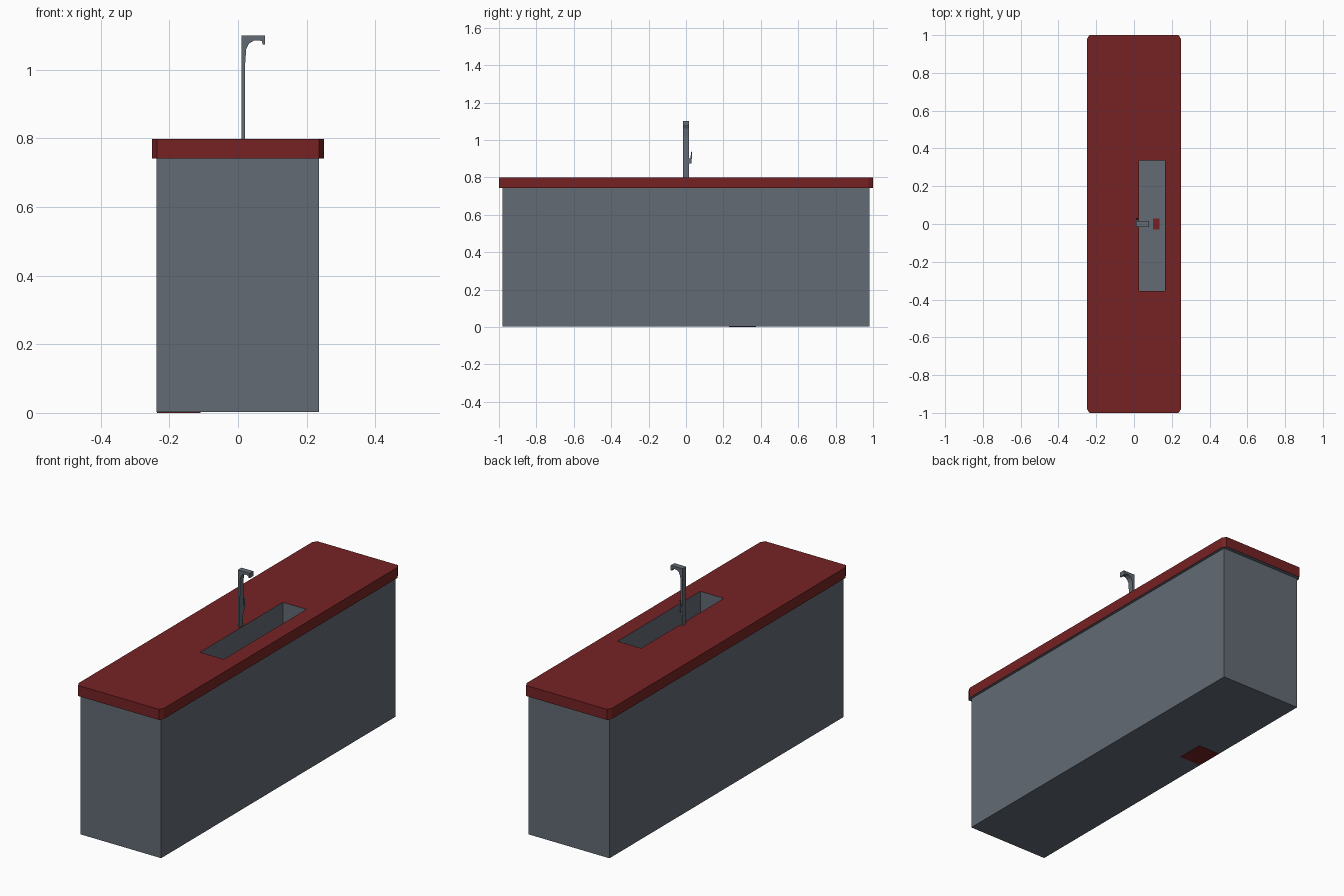
import bpy, bmesh

if "Cube" in bpy.data.objects:
    bpy.data.objects.remove(bpy.data.objects["Cube"])


def material(name, rgb):
    m = bpy.data.materials.new(name)
    m.diffuse_color = (*rgb, 1)
    m.use_nodes = True
    m.node_tree.nodes["Principled BSDF"].inputs["Base Color"].default_value = m.diffuse_color
    return m


RED = material("dark red", (0.18, 0.016, 0.017))
GREY = material("slate grey", (0.125, 0.147, 0.176))


def finish(bm, name, mats):
    me = bpy.data.meshes.new(name)
    bm.to_mesh(me)
    bm.free()
    for m in mats:
        me.materials.append(m)
    ob = bpy.data.objects.new(name, me)
    bpy.context.collection.objects.link(ob)
    return ob


def box_bm(x0, x1, y0, y1, z0, z1):
    bm = bmesh.new()
    bmesh.ops.create_cube(bm, size=1)
    for v in bm.verts:
        v.co = ((x0, x1)[v.co.x > 0], (y0, y1)[v.co.y > 0], (z0, z1)[v.co.z > 0])
    return bm


def drop_top(bm):
    bm.normal_update()
    top = [f for f in bm.faces if f.normal.z > 0.9]
    bmesh.ops.delete(bm, geom=top, context='FACES_ONLY')


def prism(name, pts, place, offset, mat):
    """Extrude a 2D outline along an axis."""
    bm = bmesh.new()
    f = bm.faces.new([bm.verts.new(place(*p)) for p in pts])
    r = bmesh.ops.extrude_face_region(bm, geom=[f])
    bmesh.ops.translate(bm, vec=offset, verts=[g for g in r["geom"] if isinstance(g, bmesh.types.BMVert)])
    bmesh.ops.recalc_face_normals(bm, faces=bm.faces)
    return finish(bm, name, [mat])


# cabinet body, open at the top under the worktop
bm = box_bm(-0.238, 0.236, -0.98, 0.98, 0.002, 0.742)
drop_top(bm)
finish(bm, "cabinet", [GREY])

# worktop with clipped corners and a sink opening, grey underside
SX0, SX1, SY0, SY1 = 0.027, 0.165, -0.355, 0.337
outer = []
for sx, sy in ((1, 1), (-1, 1), (-1, -1), (1, -1)):
    a, b = (sx * 0.25, sy * 0.977), (sx * 0.236, sy * 1.0)
    outer += [a, b] if sx * sy > 0 else [b, a]
inner = [(SX0, SY0), (SX1, SY0), (SX1, SY1), (SX0, SY1)]
bm = bmesh.new()
rings = {}
for z in (0.742, 0.798):
    edges = []
    for key, loop in (("outer", outer), ("inner", inner)):
        vs = [bm.verts.new((x, y, z)) for x, y in loop]
        rings[key, z] = vs
        edges += [bm.edges.new((vs[i - 1], vs[i])) for i in range(len(vs))]
    bmesh.ops.triangle_fill(bm, edges=edges, use_beauty=True)
for key in ("outer", "inner"):
    lo, hi = rings[key, 0.742], rings[key, 0.798]
    for i in range(len(lo)):
        f = bm.faces.new((lo[i - 1], lo[i], hi[i], hi[i - 1]))
        f.material_index = int(key == "inner")
bmesh.ops.recalc_face_normals(bm, faces=bm.faces)
for f in bm.faces:
    if f.normal.z < -0.5:
        f.material_index = 1
finish(bm, "worktop", [RED, GREY])

# sink basin, faces turned inward
bm = box_bm(SX0, SX1, SY0, SY1, 0.60, 0.743)
drop_top(bm)
bmesh.ops.reverse_faces(bm, faces=bm.faces)
finish(bm, "sink_basin", [GREY])

# drain plate and red plate under the cabinet
finish(box_bm(0.10, 0.135, -0.03, 0.03, 0.60, 0.604), "drain", [RED])
finish(box_bm(-0.236, -0.11, 0.23, 0.375, 0.0, 0.003), "underside_plate", [RED])

# tap: post, rounded elbow, spout and downturned tip
tap = [(0.01, 0.795), (0.02, 0.795), (0.021, 1.02), (0.024, 1.06), (0.032, 1.076),
       (0.046, 1.085), (0.062, 1.086), (0.070, 1.083), (0.072, 1.074),
       (0.079, 1.074), (0.079, 1.10), (0.01, 1.10)]
prism("tap", tap, lambda x, z: (x, -0.015, z), (0, 0.03, 0), GREY)

# tap lever
lever = [(0.012, 0.875), (0.03, 0.875), (0.032, 0.94), (0.027, 0.935),
         (0.024, 0.90), (0.012, 0.905)]
prism("tap_lever", lever, lambda y, z: (0.01, y, z), (0.01, 0, 0), GREY)
